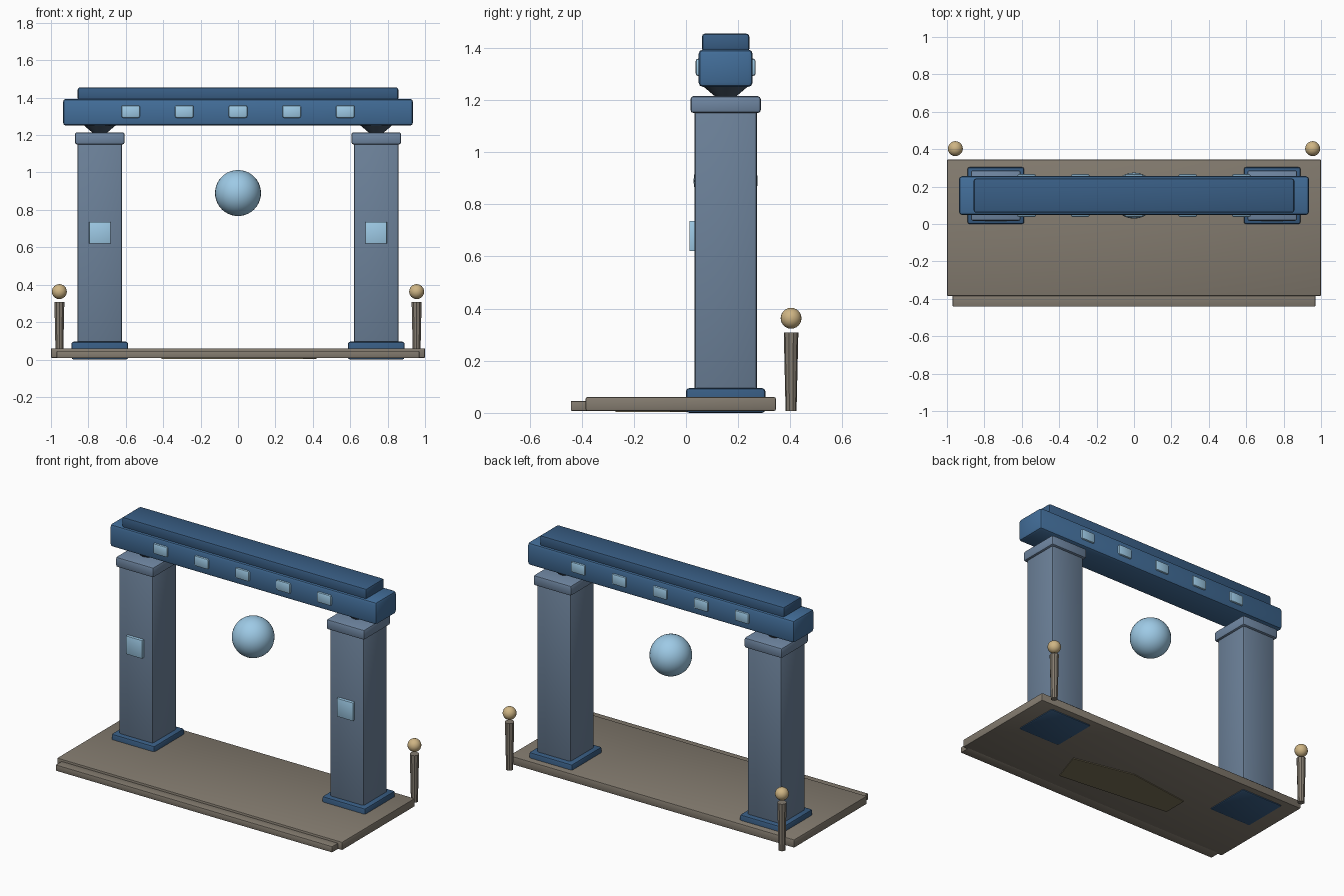
import bpy, bmesh
from mathutils import Matrix, Vector

if "Cube" in bpy.data.objects:
    bpy.data.objects.remove(bpy.data.objects["Cube"])


def material(name, rgb):
    m = bpy.data.materials.new(name)
    m.diffuse_color = (*rgb, 1)
    m.use_nodes = True
    m.node_tree.nodes["Principled BSDF"].inputs["Base Color"].default_value = m.diffuse_color
    return m


STONE = material("stone", (0.23, 0.20, 0.16))
SAND = material("sand", (0.20, 0.17, 0.10))
PILLAR = material("slate", (0.15, 0.22, 0.32))
CAPITAL = material("pale_slate", (0.16, 0.24, 0.36))
BEAM = material("blue", (0.055, 0.155, 0.32))
DEEP = material("deep_blue", (0.04, 0.11, 0.23))
NECK = material("dark_slate", (0.06, 0.09, 0.13))
GLOW = material("pale_blue", (0.34, 0.59, 0.79))
GOLD = material("gold", (0.62, 0.46, 0.23))


def finish(name, bm, mat, smooth=True):
    me = bpy.data.meshes.new(name)
    bm.normal_update()
    bm.to_mesh(me)
    bm.free()
    ob = bpy.data.objects.new(name, me)
    bpy.context.collection.objects.link(ob)
    me.materials.append(mat)
    if smooth:
        bpy.context.view_layer.objects.active = ob
        ob.select_set(True)
        bpy.ops.object.shade_smooth_by_angle(angle=0.6)
        ob.select_set(False)
    return ob


def box(name, xs, ys, zs, mat, bevel=0.0):
    """Rounded box from its x, y and z ranges."""
    bm = bmesh.new()
    bmesh.ops.create_cube(bm, size=1)
    size = [r[1] - r[0] for r in (xs, ys, zs)]
    mid = [(r[1] + r[0]) / 2 for r in (xs, ys, zs)]
    for v in bm.verts:
        v.co = Vector([c * s + m for c, s, m in zip(v.co, size, mid)])
    if bevel:
        bmesh.ops.bevel(bm, geom=bm.edges[:], offset=bevel, segments=2,
                        profile=0.5, affect='EDGES')
    return finish(name, bm, mat)


def ball(name, centre, r, mat, u=32, v=20):
    bm = bmesh.new()
    bmesh.ops.create_uvsphere(bm, u_segments=u, v_segments=v, radius=r,
                              matrix=Matrix.Translation(centre))
    return finish(name, bm, mat)


def cone(name, x, y, z0, z1, r0, r1, sides, mat):
    bm = bmesh.new()
    bmesh.ops.create_cone(bm, cap_ends=True, segments=sides, radius1=r0, radius2=r1,
                          depth=z1 - z0, matrix=Matrix.Translation((x, y, (z0 + z1) / 2)))
    return finish(name, bm, mat)


def span(c, half):
    return (c - half, c + half)


Y = 0.152  # depth of the gate's centre line

# Platform and front step
box("platform", (-1, 1), (-0.385, 0.345), (0.008, 0.06), STONE, 0.006)
box("front_step", (-0.97, 0.97), (-0.442, -0.37), (0.007, 0.046), STONE, 0.005)

# Thin irregular patch under the platform
bm = bmesh.new()
outline = [(0.42, -0.06), (0.35, -0.27), (-0.41, -0.19), (-0.41, -0.03), (0.02, 0.025)]
face = bm.faces.new([bm.verts.new((x, y, 0.003)) for x, y in outline])
ext = bmesh.ops.extrude_face_region(bm, geom=[face])
for v in ext["geom"]:
    if isinstance(v, bmesh.types.BMVert):
        v.co.z = 0.02
bmesh.ops.recalc_face_normals(bm, faces=bm.faces[:])
finish("underside_patch", bm, SAND, False)

# Paired pillars and lamp posts
for side, s in (("left", -1), ("right", 1)):
    x = s * 0.739
    box(side + "_plinth", span(x, 0.152), span(Y, 0.152), (0.0, 0.095), DEEP, 0.012)
    box(side + "_pillar", span(x, 0.119), span(Y, 0.12), (0.08, 1.16), PILLAR, 0.012)
    box(side + "_capital", span(x, 0.133), span(Y, 0.135), (1.15, 1.215), CAPITAL, 0.012)
    cone(side + "_neck", x, Y, 1.205, 1.26, 0.03, 0.095, 24, NECK)
    box(side + "_pillar_panel", span(x, 0.057), (0.013, 0.045), (0.62, 0.736), GLOW, 0.003)
    cone(side + "_post", s * 0.955, 0.403, 0.007, 0.308, 0.021, 0.028, 10, STONE)
    ball(side + "_post_ball", (s * 0.955, 0.403, 0.363), 0.04, GOLD, 20, 12)

# Lintel, its cap and the inlays showing on both faces
box("lintel", (-0.936, 0.936), span(Y, 0.104), (1.25, 1.394), BEAM, 0.018)
box("lintel_cap", (-0.857, 0.857), span(Y, 0.091), (1.385, 1.455), DEEP, 0.012)
for i in range(5):
    box(f"lintel_inlay_{i + 1}", span((i - 2) * 0.287, 0.05), span(Y, 0.115),
        (1.292, 1.359), GLOW, 0.01)

# Floating orb in the opening
ball("orb", (0, Y, 0.89), 0.123, GLOW)
